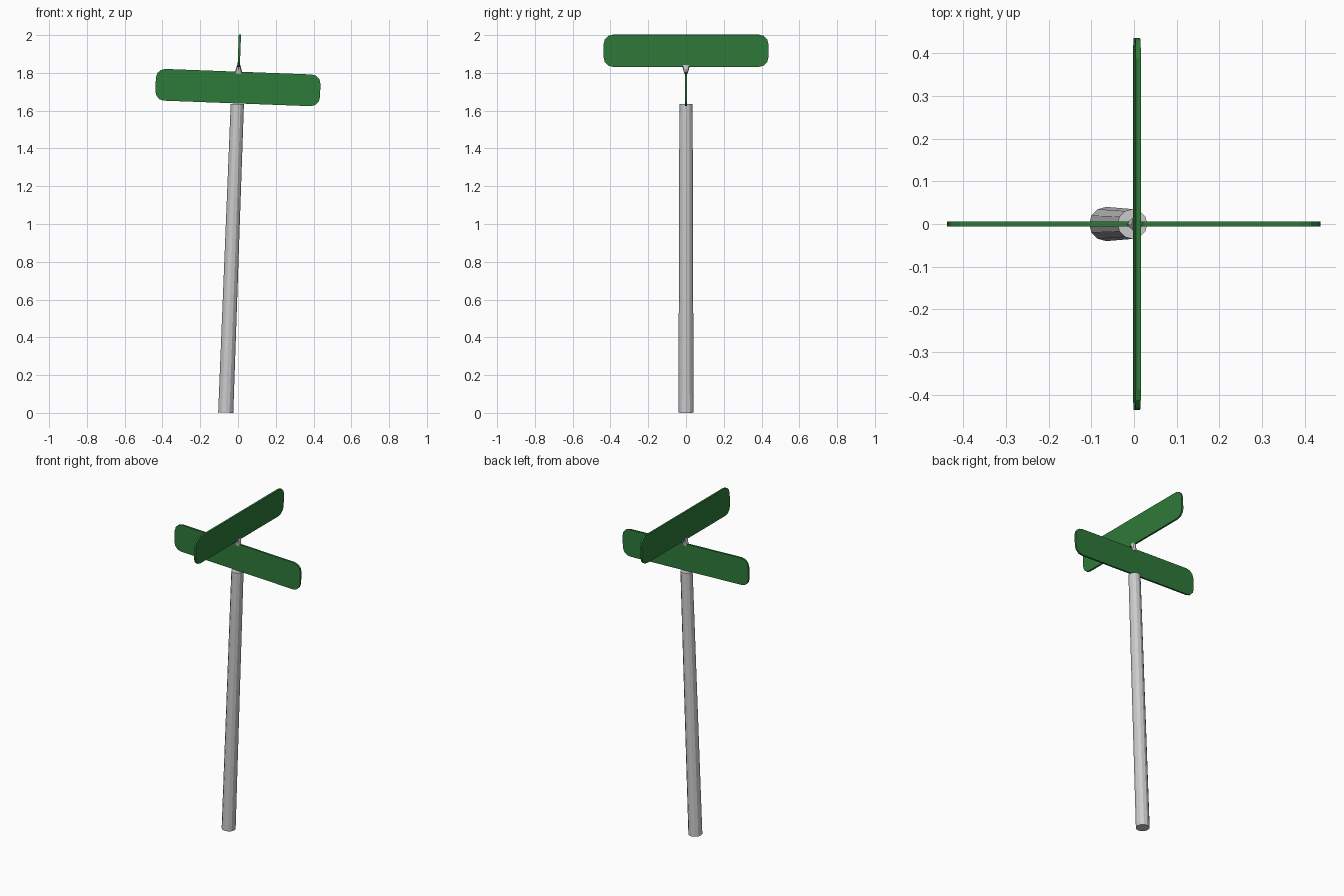
import bpy, bmesh, math
from mathutils import Matrix

if "Cube" in bpy.data.objects:
    bpy.data.objects.remove(bpy.data.objects["Cube"])

# The whole post leans slightly towards +x
LEAN = Matrix.Translation((-0.065, 0, 0.0015)) @ Matrix.Rotation(math.radians(2.15), 4, 'Y')

green = bpy.data.materials.new("sign_green")
green.diffuse_color = (0.027, 0.195, 0.042, 1)
green.use_nodes = True
green.node_tree.nodes["Principled BSDF"].inputs["Base Color"].default_value = green.diffuse_color


def finish(name, bm, mat=None):
    bmesh.ops.recalc_face_normals(bm, faces=bm.faces[:])
    mesh = bpy.data.meshes.new(name)
    bm.to_mesh(mesh)
    bm.free()
    ob = bpy.data.objects.new(name, mesh)
    ob.matrix_world = LEAN
    bpy.context.collection.objects.link(ob)
    if mat:
        mesh.materials.append(mat)
    return ob


def loft(name, rings, sides):
    """Capped tube through (z, rx, ry) rings."""
    bm = bmesh.new()
    loops = []
    for z, rx, ry in rings:
        loops.append([bm.verts.new((rx * math.cos(2 * math.pi * i / sides),
                                    ry * math.sin(2 * math.pi * i / sides), z))
                      for i in range(sides)])
    for a, b in zip(loops, loops[1:]):
        for i in range(sides):
            j = (i + 1) % sides
            bm.faces.new((a[i], a[j], b[j], b[i]))
    bm.faces.new(loops[0])
    bm.faces.new(loops[-1])
    return finish(name, bm)


def sign(name, z, height, angle, length=0.872, thick=0.012, r=0.048, seg=3):
    """Thin rounded-corner plate standing upright."""
    bm = bmesh.new()
    verts = []
    for k, (sx, sz) in enumerate([(1, 1), (-1, 1), (-1, -1), (1, -1)]):
        for i in range(seg + 1):
            a = math.pi / 2 * (k + i / seg)
            verts.append(bm.verts.new((sx * (length / 2 - r) + r * math.cos(a), -thick / 2,
                                       sz * (height / 2 - r) + r * math.sin(a))))
    face = bm.faces.new(verts)
    ext = bmesh.ops.extrude_face_region(bm, geom=[face], use_keep_orig=True)
    moved = [v for v in ext["geom"] if isinstance(v, bmesh.types.BMVert)]
    bmesh.ops.translate(bm, verts=moved, vec=(0, thick, 0))
    bm.transform(Matrix.Translation((0, 0, z)) @ Matrix.Rotation(angle, 4, 'Z'))
    return finish(name, bm, green)


# Tapered pole
loft("pole", [(0, 0.04, 0.04), (1.635, 0.035, 0.035)], 12)

# Two crossed street signs
sign("lower_sign", 1.722, 0.168, 0)
sign("upper_sign", 1.917, 0.17, math.pi / 2)

# Bracket twisting from the lower sign's edge to the upper sign's edge
loft("sign_bracket", [(1.795, 0.022, 0.009), (1.818, 0.015, 0.015), (1.842, 0.009, 0.022)], 8)
